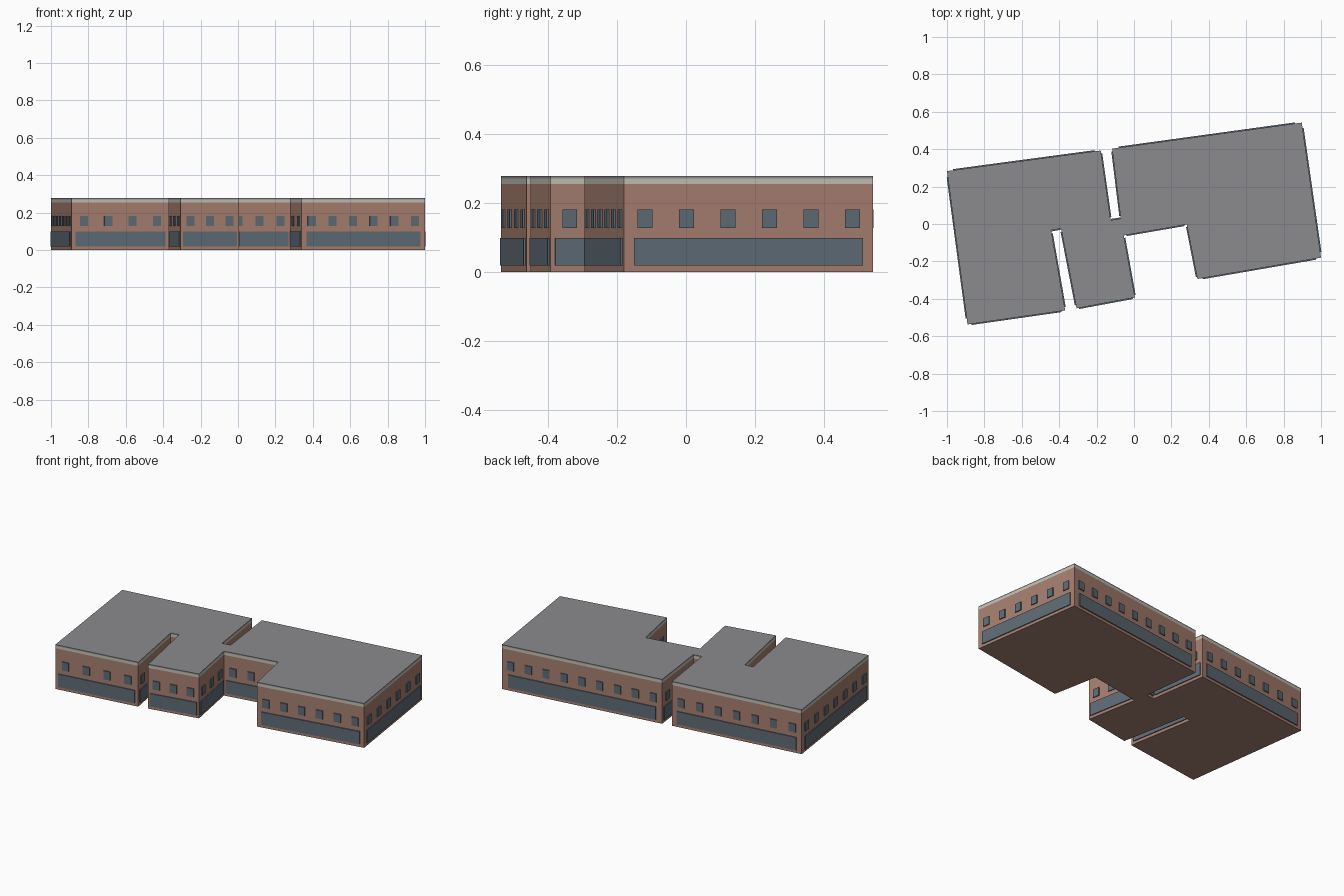
import bpy
import bmesh
from mathutils import Vector

if "Cube" in bpy.data.objects:
    bpy.data.objects.remove(bpy.data.objects["Cube"], do_unlink=True)


def make_material(name, rgb):
    linear = [(c / 255) ** 2.2 for c in rgb] + [1]
    mat = bpy.data.materials.new(name)
    mat.use_nodes = True
    mat.diffuse_color = linear
    bsdf = mat.node_tree.nodes["Principled BSDF"]
    bsdf.inputs["Base Color"].default_value = linear
    bsdf.inputs["Roughness"].default_value = 0.9
    return mat


brick = make_material("brick", (165, 126, 111))
glass = make_material("blue grey glass", (95, 107, 117))
stone = make_material("pale stone", (194, 190, 180))
felt = make_material("grey roof", (138, 138, 140))

# Building outline, counter-clockwise from the front left corner
outline = [Vector(p) for p in (
    (-0.89, -0.537), (-0.368, -0.462), (-0.443, -0.034), (-0.39, -0.024),
    (-0.307, -0.451), (0.005, -0.393), (-0.055, -0.061), (0.282, -0.003),
    (0.339, -0.294), (1.0, -0.18), (0.897, 0.542), (-0.117, 0.403),
    (-0.071, 0.029), (-0.125, 0.021), (-0.178, 0.393), (-1.0, 0.283))]
walls = list(zip(outline, outline[1:] + outline[:1]))


def finish(bm, name, mat):
    mesh = bpy.data.meshes.new(name)
    bm.to_mesh(mesh)
    bm.free()
    mesh.materials.append(mat)
    obj = bpy.data.objects.new(name, mesh)
    bpy.context.collection.objects.link(obj)
    return obj


def storey(name, z0, z1, mat, floor=False, top=False):
    """Band of wall following the outline, optionally closed."""
    bm = bmesh.new()
    low = [bm.verts.new((p.x, p.y, z0)) for p in outline]
    high = [bm.verts.new((p.x, p.y, z1)) for p in outline]
    for i in range(len(low)):
        j = (i + 1) % len(low)
        bm.faces.new((low[i], low[j], high[j], high[i]))
    if floor:
        bm.faces.new(low[::-1])
    if top:
        bm.faces.new(high)
    return finish(bm, name, mat)


def add_plate(bm, a, b, z0, z1, depth=0.006):
    """Thin plate on the wall line from a to b, standing proud of it."""
    d = (b - a).normalized()
    out = Vector((d.y, -d.x)) * depth
    corners = ((a, z0), (b, z0), (b, z1), (a, z1))
    back = [bm.verts.new((p.x, p.y, z)) for p, z in corners]
    front = [bm.verts.new((p.x + out.x, p.y + out.y, z)) for p, z in corners]
    bm.faces.new(front)
    for i in range(4):
        j = (i + 1) % 4
        bm.faces.new((back[i], back[j], front[j], front[i]))


# Walls, cornice and roof
storey("brick_walls", 0, 0.255, brick, floor=True)
storey("cornice", 0.255, 0.271, stone)
storey("roof", 0.271, 0.278, felt, top=True)

# Ground floor glazing and upper windows on every wall
glazing, windows = bmesh.new(), bmesh.new()
bay, half_width = 0.1055, 0.0215
for a, b in walls:
    add_plate(glazing, a.lerp(b, 0.04), a.lerp(b, 0.96), 0.018, 0.099)
    length = (b - a).length
    count = int(length / bay)
    step = (b - a).normalized() * half_width
    for i in range(count):
        mid = a.lerp(b, (i + 0.5) / count)
        add_plate(windows, mid - step, mid + step, 0.128, 0.181)
finish(glazing, "ground_floor_glazing", glass)
finish(windows, "upper_windows", glass)
